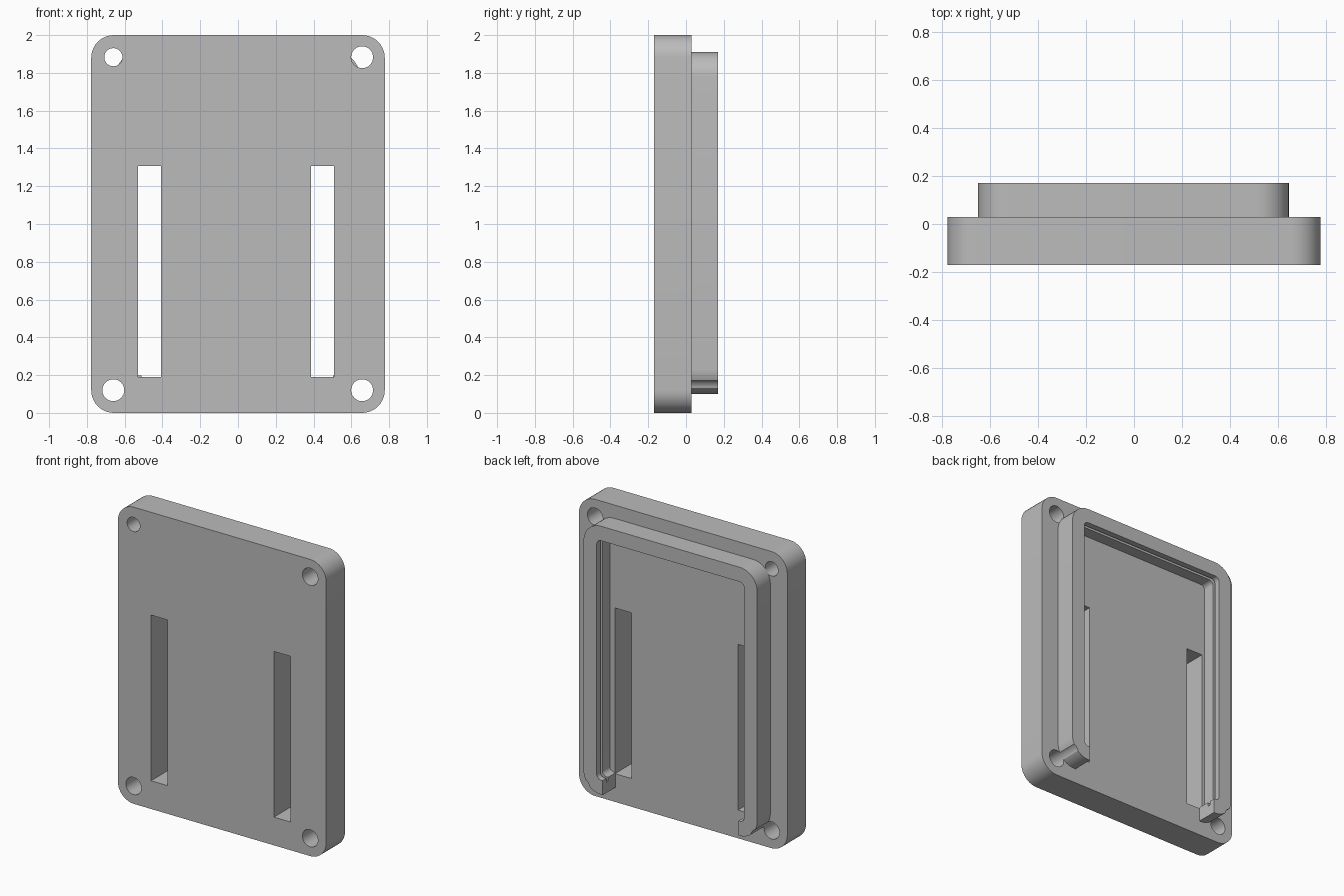
import bpy, bmesh
from math import sin, cos, pi
from mathutils import Vector

old = bpy.data.objects.get("Cube")
if old:
    bpy.data.objects.remove(old, do_unlink=True)

# One plain grey for everything
grey = bpy.data.materials.new("light grey plastic")
grey.use_nodes = True
grey.diffuse_color = (0.5, 0.5, 0.5, 1)
grey.node_tree.nodes["Principled BSDF"].inputs["Base Color"].default_value = (0.5, 0.5, 0.5, 1)


def rounded_loop(x0, x1, z0, z1, radius, y, steps=10):
    """Rounded rectangle in the XZ plane at depth y."""
    centres = [(x1 - radius, z1 - radius), (x0 + radius, z1 - radius),
               (x0 + radius, z0 + radius), (x1 - radius, z0 + radius)]
    points = []
    for corner, (cx, cz) in enumerate(centres):
        for i in range(steps + 1):
            a = (corner + i / steps) * pi / 2
            points.append(Vector((cx + radius * cos(a), y, cz + radius * sin(a))))
    return points


def loft(name, loops, closed=False):
    """Skin loops of equal length; cap the ends, or join last to first."""
    bm = bmesh.new()
    rings = [[bm.verts.new(p) for p in loop] for loop in loops]
    n = len(rings[0])
    pairs = list(zip(rings, rings[1:]))
    if closed:
        pairs.append((rings[-1], rings[0]))
    else:
        bm.faces.new(rings[0])
        bm.faces.new(rings[-1])
    for a, b in pairs:
        for i in range(n):
            j = (i + 1) % n
            bm.faces.new((a[i], a[j], b[j], b[i]))
    bmesh.ops.recalc_face_normals(bm, faces=bm.faces)
    mesh = bpy.data.meshes.new(name)
    bm.to_mesh(mesh)
    bm.free()
    mesh.materials.append(grey)
    obj = bpy.data.objects.new(name, mesh)
    bpy.context.collection.objects.link(obj)
    return obj


def activate(obj):
    bpy.ops.object.select_all(action='DESELECT')
    obj.select_set(True)
    bpy.context.view_layer.objects.active = obj


def cut(obj, cutters):
    activate(obj)
    for cutter in cutters:
        mod = obj.modifiers.new("cut", 'BOOLEAN')
        mod.operation = 'DIFFERENCE'
        mod.solver = 'EXACT'
        mod.object = cutter
        bpy.ops.object.modifier_apply(modifier=mod.name)


def box_cutter(x0, x1, z0, z1):
    loops = [[Vector((x, y, z)) for x, z in ((x0, z0), (x1, z0), (x1, z1), (x0, z1))]
             for y in (-0.4, 0.4)]
    return loft("cutter", loops)


def hole_cutter(x, z, r):
    return loft("cutter", [rounded_loop(x - r, x + r, z - r, z + r, r * 0.999, y, 8)
                           for y in (-0.4, 0.4)])


FRONT, SEAM, BACK = -0.17, 0.03, 0.17

# Base plate with four screw holes and two long slots
plate = loft("base_plate", [rounded_loop(-0.777, 0.777, 0, 2, 0.12, y) for y in (FRONT, SEAM)])
bottom_holes = [hole_cutter(x, 0.12, 0.058) for x in (-0.66, 0.657)]
top_holes = [hole_cutter(-0.66, 1.883, 0.048), hole_cutter(0.657, 1.883, 0.058)]
slots = [box_cutter(x, x + 0.122, 0.19, 1.307) for x in (-0.53, 0.387)]
cut(plate, bottom_holes + top_holes + slots)

# Raised rim: cross-section of (inset, depth), with a groove in the inner wall
WALL, GROOVE = 0.098, 0.07
section = [(0, SEAM), (0, BACK), (WALL, BACK), (WALL, 0.13),
           (GROOVE, 0.13), (GROOVE, 0.11), (WALL, 0.11), (WALL, SEAM)]
rim = loft("raised_rim", [rounded_loop(-0.65 + d, 0.645 - d, 0.1 + d, 1.91 - d, 0.13 - d, y)
                          for d, y in section], closed=True)

# Opening in the bottom of the rim
opening = box_cutter(-0.51, 0.503, -0.1, 0.5)
cut(rim, [opening] + bottom_holes)

for cutter in bottom_holes + top_holes + slots + [opening]:
    bpy.data.objects.remove(cutter, do_unlink=True)

for part in (plate, rim):
    activate(part)
    bpy.ops.object.shade_smooth_by_angle(angle=pi / 6)
